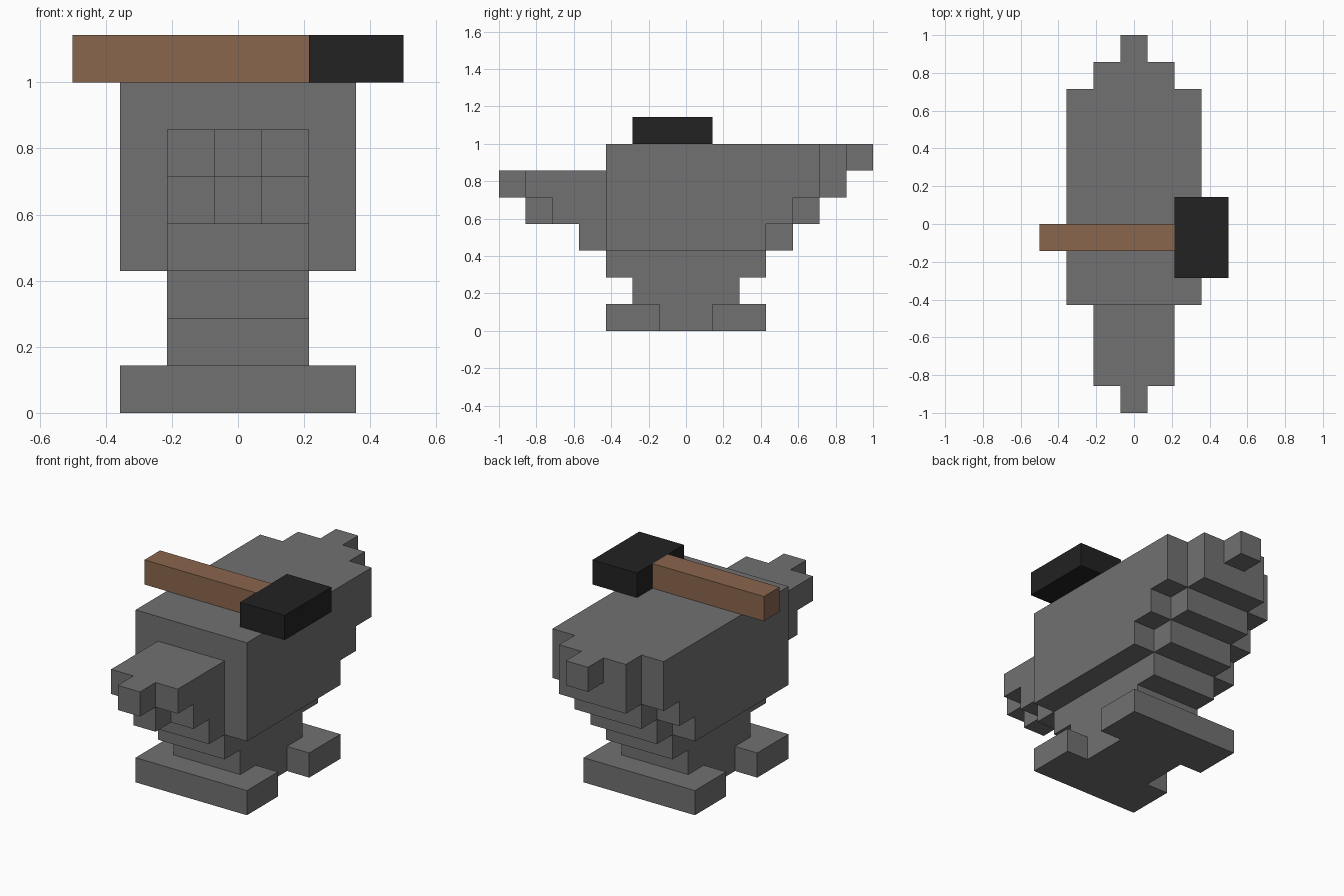
import bpy, bmesh
from mathutils import Vector

if "Cube" in bpy.data.objects:
    bpy.data.objects.remove(bpy.data.objects["Cube"], do_unlink=True)

U = 1 / 7  # edge length of one block


def material(name, rgb):
    mat = bpy.data.materials.new(name)
    mat.use_nodes = True
    color = (*rgb, 1)
    mat.diffuse_color = color
    mat.node_tree.nodes["Principled BSDF"].inputs["Base Color"].default_value = color
    return mat


def add_object(name, bm, mat):
    bmesh.ops.recalc_face_normals(bm, faces=bm.faces)
    mesh = bpy.data.meshes.new(name)
    bm.to_mesh(mesh)
    bm.free()
    mesh.materials.append(mat)
    obj = bpy.data.objects.new(name, mesh)
    bpy.context.collection.objects.link(obj)
    return obj


def stepped_part(name, mat, tiers):
    """Tiers are (level, y start, y end, blocks either side of the middle)."""
    cells = {(x, y, z) for z, y0, y1, side in tiers
             for y in range(y0, y1) for x in range(-side, side + 1)}
    bm = bmesh.new()
    for cell in cells:
        center = Vector(cell) + Vector((0, 0.5, 0.5))
        for axis in range(3):
            for sign in (-1, 1):
                step = Vector((0, 0, 0))
                step[axis] = sign
                if tuple(int(c + s) for c, s in zip(cell, step)) in cells:
                    continue
                # Outer face of this block
                a, b = Vector((0, 0, 0)), Vector((0, 0, 0))
                a[(axis + 1) % 3] = b[(axis + 2) % 3] = 0.5
                mid = center + step / 2
                ring = (mid - a - b, mid + a - b, mid + a + b, mid - a + b)
                bm.faces.new([bm.verts.new(p * U) for p in ring])
    bmesh.ops.remove_doubles(bm, verts=bm.verts, dist=0.001)
    bmesh.ops.recalc_face_normals(bm, faces=bm.faces)
    bmesh.ops.dissolve_limit(bm, angle_limit=0.01, verts=bm.verts, edges=bm.edges)
    return add_object(name, bm, mat)


def box(name, mat, low, high):
    low, high = Vector(low), Vector(high)
    bm = bmesh.new()
    bmesh.ops.create_cube(bm, size=1)
    bmesh.ops.scale(bm, vec=(high - low) * U, verts=bm.verts)
    bmesh.ops.translate(bm, vec=(low + high) / 2 * U, verts=bm.verts)
    return add_object(name, bm, mat)


iron = material("iron grey", (0.165, 0.165, 0.165))
wood = material("wood brown", (0.254, 0.133, 0.074))
black = material("hammer black", (0.016, 0.016, 0.016))

# Foot with a notch on each side, and the narrow waist above it
stepped_part("base", iron, [(0, -3, -1, 2), (0, -1, 1, 1), (0, 1, 3, 2)])
stepped_part("waist", iron, [(1, -2, 2, 1), (2, -3, 3, 1)])

# Main block
stepped_part("body", iron, [(z, -3, 3, 2) for z in range(3, 7)])

# Stepped horn at the front
stepped_part("horn", iron, [
    (3, -4, -3, 1),
    (4, -5, -3, 1), (4, -6, -5, 0),
    (5, -6, -3, 1), (5, -7, -6, 0)])

# Stepped heel at the back
stepped_part("heel", iron, [
    (3, 3, 4, 1),
    (4, 3, 4, 2), (4, 4, 5, 1),
    (5, 3, 5, 2), (5, 5, 6, 1),
    (6, 3, 5, 2), (6, 5, 6, 1), (6, 6, 7, 0)])

# Hammer lying across the top
box("hammer_handle", wood, (-3.5, -1, 7), (1.5, 0, 8))
box("hammer_head", black, (1.5, -2, 7), (3.5, 1, 8))
